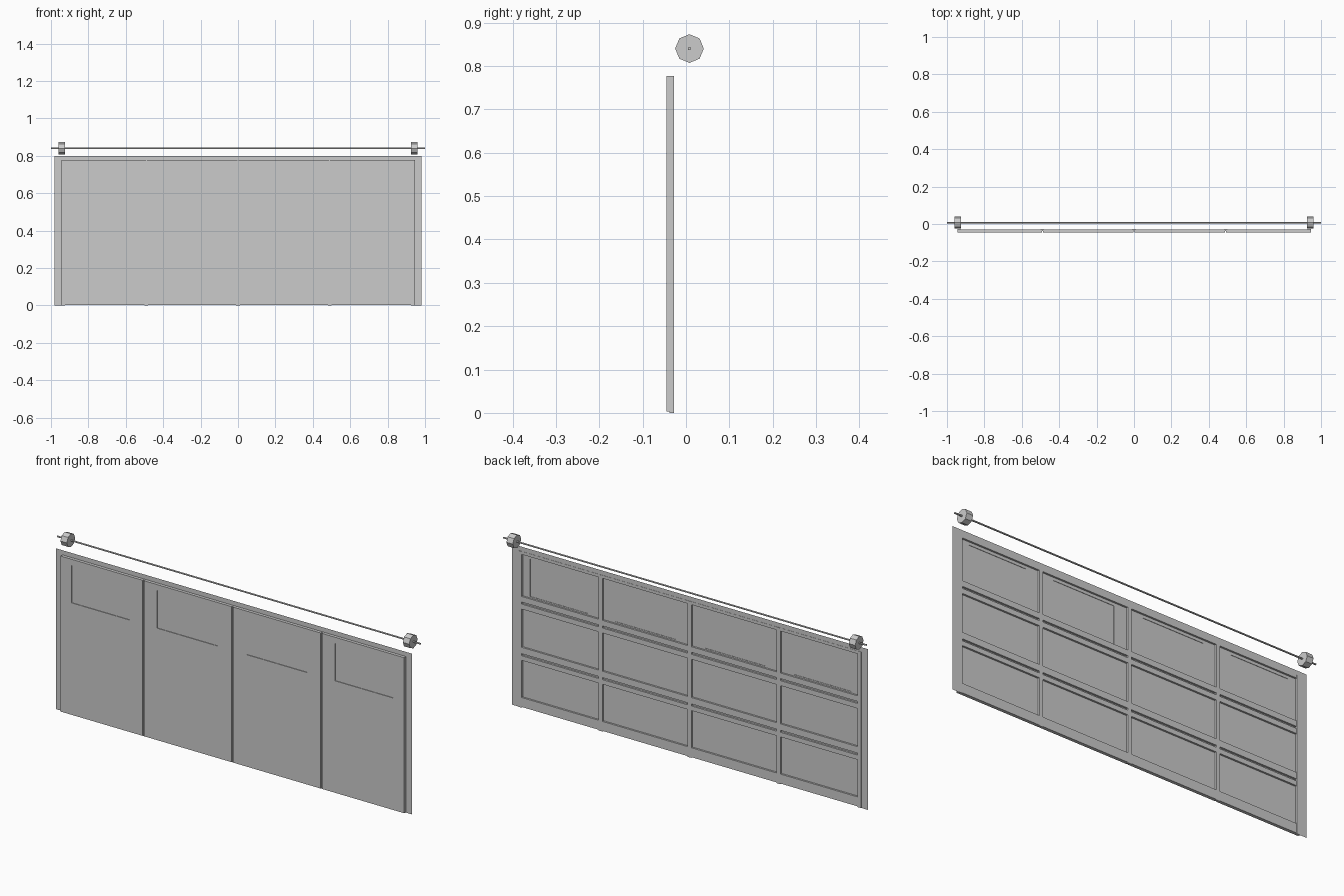
import bpy, bmesh, math

if "Cube" in bpy.data.objects:
    bpy.data.objects.remove(bpy.data.objects["Cube"])

FRONT, SKIN_BACK, BACK = -0.045, -0.038, -0.028
HALF, TOP, BOTTOM = 0.945, 0.777, 0.003


def finish(name, bm):
    bmesh.ops.recalc_face_normals(bm, faces=bm.faces)
    me = bpy.data.meshes.new(name)
    bm.to_mesh(me)
    bm.free()
    ob = bpy.data.objects.new(name, me)
    bpy.context.collection.objects.link(ob)
    return ob


def box(name, x0, x1, y0, y1, z0, z1):
    bm = bmesh.new()
    bmesh.ops.create_cube(bm, size=1)
    for v in bm.verts:
        v.co.x = x1 if v.co.x > 0 else x0
        v.co.y = y1 if v.co.y > 0 else y0
        v.co.z = z1 if v.co.z > 0 else z0
    return finish(name, bm)


def sheet(name, xs, zs, y, skip, depth=0.0):
    """Flat grid of quads with some cells left open, optionally extruded back."""
    bm = bmesh.new()
    g = [[bm.verts.new((x, y, z)) for z in zs] for x in xs]
    for i in range(len(xs) - 1):
        for j in range(len(zs) - 1):
            if (i, j) not in skip:
                bm.faces.new((g[i][j], g[i + 1][j], g[i + 1][j + 1], g[i][j + 1]))
    loose = [v for v in bm.verts if not v.link_faces]
    bmesh.ops.delete(bm, geom=loose, context='VERTS')
    if depth:
        ext = bmesh.ops.extrude_face_region(bm, geom=bm.faces[:], use_keep_orig=True)
        for v in ext['geom']:
            if isinstance(v, bmesh.types.BMVert):
                v.co.y += depth
    return finish(name, bm)


def rod(name, x0, x1, radius, sides):
    bm = bmesh.new()
    bmesh.ops.create_cone(bm, cap_ends=True, segments=sides,
                          radius1=radius, radius2=radius, depth=x1 - x0)
    ob = finish(name, bm)
    ob.rotation_euler = (0, math.pi / 2, 0)
    ob.location = ((x0 + x1) / 2, 0.008, 0.84)
    return ob


# Thin surround sheet: both sides and the top
sheet("door_surround", (-0.98, -HALF, HALF, 0.98), (0, TOP, 0.80), -0.03, {(1, 0)})

# Four front skins with window openings, and recessed window panes
edges = (-HALF, -0.49, 0, 0.49, HALF)
windows = ((-0.885, -0.565), (-0.415, -0.08), (0.08, 0.415), (0.565, 0.885))
gap = 0.003
for i, (w0, w1) in enumerate(windows):
    a = edges[i] + (gap if i > 0 else 0)
    b = edges[i + 1] - (gap if i < 3 else 0)
    sheet(f"door_skin_{i+1}", (a, w0, w1, b), (BOTTOM, 0.56, 0.747, TOP),
          FRONT, {(1, 1)}, SKIN_BACK - FRONT)
    box(f"window_pane_{i+1}", w0, w1, FRONT + 0.003, SKIN_BACK - 0.002, 0.56, 0.747)

# Vertical stiles behind the skins
for i, x in enumerate((-HALF + 0.01, -0.49, 0, 0.49, HALF - 0.01)):
    box(f"stile_{i+1}", x - 0.01, x + 0.01, SKIN_BACK, BACK, 0.0, TOP)

# Horizontal rails at the section joints
rails = ((BOTTOM, 0.05), (0.235, 0.258), (0.268, 0.30),
         (0.49, 0.515), (0.525, 0.553), (0.762, TOP))
for i, (z0, z1) in enumerate(rails):
    box(f"rail_{i+1}", -HALF + 0.001, HALF - 0.001, SKIN_BACK, BACK - 0.001, z0, z1)

# Torsion shaft and cable drums
rod("torsion_shaft", -1.0, 1.0, 0.004, 8)
rod("cable_drum_left", -0.96, -0.925, 0.033, 8)
rod("cable_drum_right", 0.925, 0.96, 0.033, 8)
